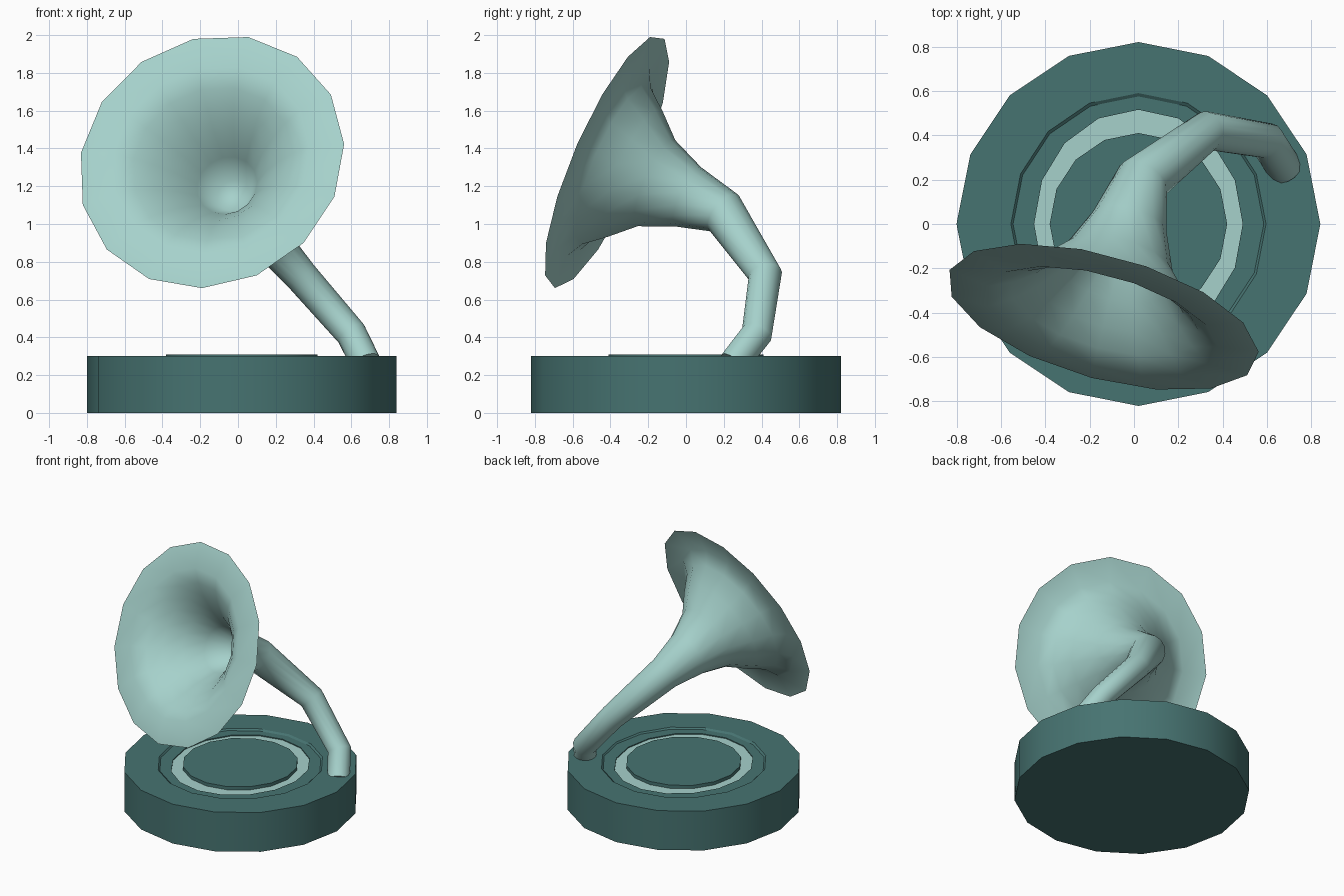
import bpy, bmesh, math
from mathutils import Vector

if "Cube" in bpy.data.objects:
    bpy.data.objects.remove(bpy.data.objects["Cube"])


def material(name, rgb):
    m = bpy.data.materials.new(name)
    m.diffuse_color = (*rgb, 1)
    m.use_nodes = True
    m.node_tree.nodes["Principled BSDF"].inputs["Base Color"].default_value = m.diffuse_color
    return m


DARK = material("dark teal", (0.062, 0.172, 0.165))
LIGHT = material("pale aqua", (0.38, 0.64, 0.60))


def skin(name, rings, mats, smooth_angle, band_material=None):
    """Bridge a list of vertex rings, cap both ends and make an object."""
    bm = bmesh.new()
    loops = [[bm.verts.new(p) for p in ring] for ring in rings]
    n = len(loops[0])
    bm.faces.new(loops[0])
    bm.faces.new(loops[-1])
    for b, (r0, r1) in enumerate(zip(loops, loops[1:])):
        for i in range(n):
            j = (i + 1) % n
            f = bm.faces.new((r0[i], r0[j], r1[j], r1[i]))
            f.material_index = 1 if b == band_material else 0
    bmesh.ops.recalc_face_normals(bm, faces=bm.faces)
    me = bpy.data.meshes.new(name)
    bm.to_mesh(me)
    bm.free()
    for m in mats:
        me.materials.append(m)
    ob = bpy.data.objects.new(name, me)
    bpy.context.collection.objects.link(ob)
    bpy.ops.object.select_all(action='DESELECT')
    ob.select_set(True)
    bpy.context.view_layer.objects.active = ob
    bpy.ops.object.shade_smooth_by_angle(angle=math.radians(smooth_angle))
    return ob


# Base with stepped turntable: (x radius, y radius, z)
base_profile = [(0.82, 0.82, 0), (0.82, 0.82, 0.302), (0.575, 0.59, 0.302),
                (0.565, 0.575, 0.292), (0.47, 0.515, 0.292), (0.47, 0.515, 0.285),
                (0.40, 0.41, 0.285), (0.40, 0.41, 0.31)]
base_rings = [[(0.02 + rx * math.cos(i * math.tau / 16), ry * math.sin(i * math.tau / 16), z)
               for i in range(16)] for rx, ry, z in base_profile]
skin("turntable_base", base_rings, [DARK, LIGHT], 30, band_material=5)

# Horn frame: mouth centre, axis running back into the throat, in-plane axes
centre = Vector((-0.14, -0.42, 1.33))
axis = Vector((0.249, 0.89, -0.383)).normalized()
side = Vector((0.963, -0.269, 0)).normalized()
up = axis.cross(side).normalized()
if up.z < 0:
    up = -up
PHASE, SIDES = math.radians(8), 15


def ring(c, a, b, r):
    return [c + r * (a * math.cos(PHASE + i * math.tau / SIDES)
                     + b * math.sin(PHASE + i * math.tau / SIDES)) for i in range(SIDES)]


# Horn lathe: (depth along axis, radius), inner wall to rim, then outer wall
inner = [(0.47, 0.09), (0.33, 0.165), (0.2, 0.255), (0.10, 0.35), (0.03, 0.44), (-0.02, 0.54)]
outer = [(0, 0.725), (-0.008, 0.55), (0.045, 0.455), (0.16, 0.365), (0.29, 0.25), (0.48, 0.172)]
rings = [ring(centre + axis * t, side, up, r) for t, r in inner + outer]

# Bent pipe from the throat down into the base: (point, radius)
path = [((0.04, 0.20, 1.06), 0.122), ((0.33, 0.42, 0.73), 0.09),
        ((0.60, 0.375, 0.42), 0.083), ((0.68, 0.25, 0.26), 0.08)]
points = [centre + axis * 0.48] + [Vector(p) for p, _ in path]
a, b, previous = side, up, axis
for k, (_, r) in enumerate(path, 1):
    into = (points[k] - points[k - 1]).normalized()
    out = (points[k + 1] - points[k]).normalized() if k + 1 < len(points) else into
    tangent = (into + out).normalized()
    turn = previous.rotation_difference(tangent)
    a, b, previous = turn @ a, turn @ b, tangent
    rings.append(ring(points[k], a, b, r))
skin("horn_and_pipe", rings, [LIGHT], 70)
